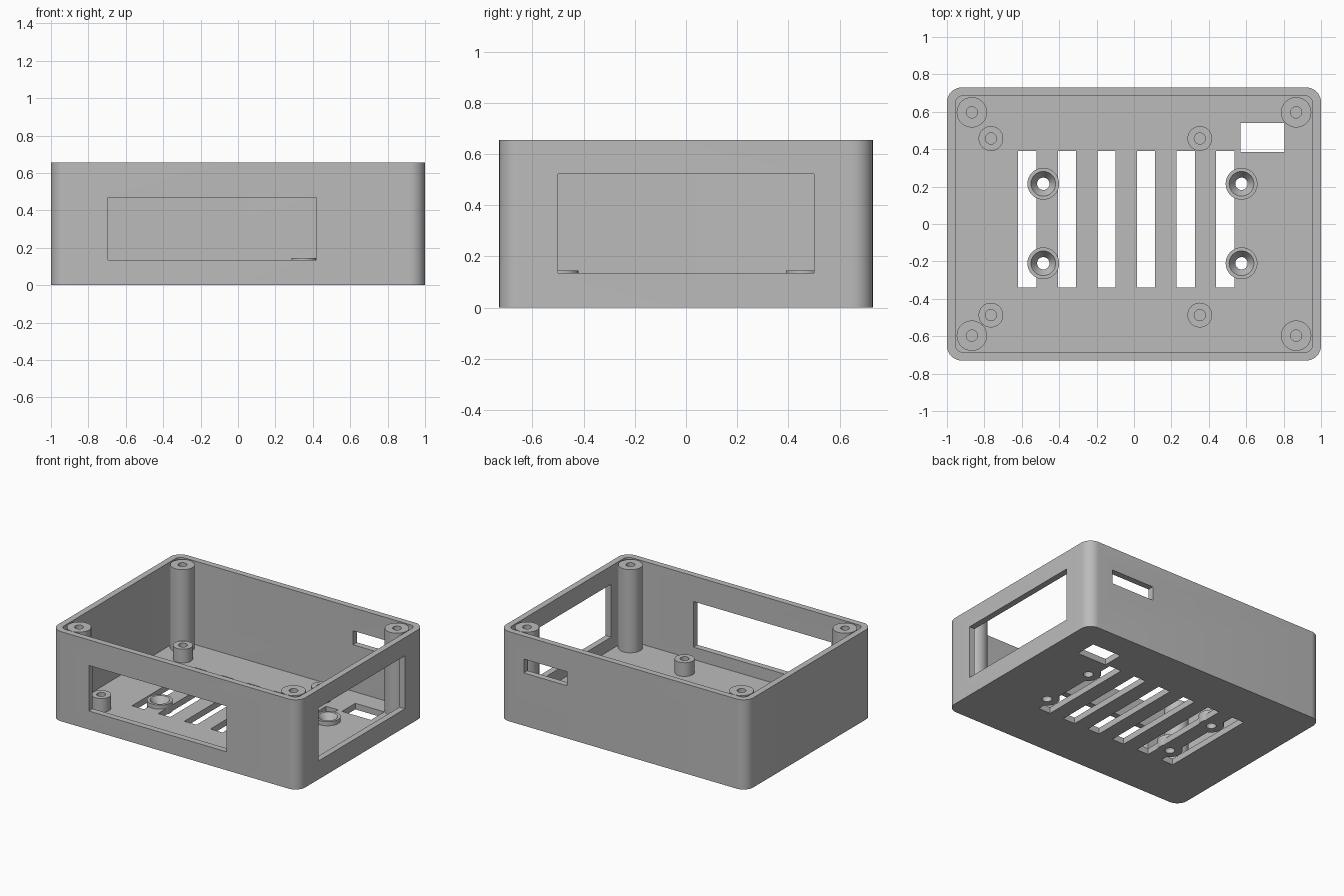
import bpy, bmesh, math

cube = bpy.data.objects.get("Cube")
if cube:
    bpy.data.objects.remove(cube, do_unlink=True)

W, D, H = 2.0, 1.46, 0.655      # outer size
WALL, FLOOR = 0.045, 0.045
SEG = 40

grey = bpy.data.materials.new("plain grey")
grey.use_nodes = True
grey.diffuse_color = (0.5, 0.5, 0.5, 1)
grey.node_tree.nodes["Principled BSDF"].inputs["Base Color"].default_value = (0.5, 0.5, 0.5, 1)


def to_object(name, bm):
    bmesh.ops.recalc_face_normals(bm, faces=bm.faces[:])
    mesh = bpy.data.meshes.new(name)
    bm.to_mesh(mesh)
    bm.free()
    mesh.materials.append(grey)
    ob = bpy.data.objects.new(name, mesh)
    bpy.context.collection.objects.link(ob)
    return ob


def select_only(ob):
    bpy.ops.object.select_all(action='DESELECT')
    ob.select_set(True)
    bpy.context.view_layer.objects.active = ob


def smooth(ob):
    select_only(ob)
    bpy.ops.object.shade_smooth_by_angle(angle=math.radians(30))


def rounded_block(name, w, d, r, z0, z1):
    """Upright block with rounded vertical corners."""
    bm = bmesh.new()
    ring = []
    steps = 10
    for q, (sx, sy) in enumerate([(1, 1), (-1, 1), (-1, -1), (1, -1)]):
        for i in range(steps + 1):
            a = math.pi / 2 * (q + i / steps)
            ring.append(bm.verts.new((sx * (w / 2 - r) + r * math.cos(a),
                                      sy * (d / 2 - r) + r * math.sin(a), z0)))
    face = bm.faces.new(ring)
    top = bmesh.ops.extrude_face_region(bm, geom=[face])["geom"]
    bmesh.ops.translate(bm, vec=(0, 0, z1 - z0),
                        verts=[v for v in top if isinstance(v, bmesh.types.BMVert)])
    return to_object(name, bm)


def add_box(bm, x0, x1, y0, y1, z0, z1):
    verts = bmesh.ops.create_cube(bm, size=1)["verts"]
    bmesh.ops.scale(bm, vec=(x1 - x0, y1 - y0, z1 - z0), verts=verts)
    bmesh.ops.translate(bm, vec=((x0 + x1) / 2, (y0 + y1) / 2, (z0 + z1) / 2), verts=verts)


def lathe(bm, profile, x, y, closed=False):
    """Spin (radius, z) points around a vertical axis at x, y."""
    rings = []
    for r, z in profile:
        if r == 0:
            rings.append([bm.verts.new((x, y, z))] * SEG)
        else:
            rings.append([bm.verts.new((x + r * math.cos(2 * math.pi * i / SEG),
                                        y + r * math.sin(2 * math.pi * i / SEG), z))
                          for i in range(SEG)])
    pairs = list(zip(rings, rings[1:]))
    if closed:
        pairs.append((rings[-1], rings[0]))
    for a, b in pairs:
        for i in range(SEG):
            j = (i + 1) % SEG
            bm.faces.new(list(dict.fromkeys((a[i], a[j], b[j], b[i]))))


def cut(ob, cutter):
    mod = ob.modifiers.new("cut", 'BOOLEAN')
    mod.operation = 'DIFFERENCE'
    mod.solver = 'EXACT'
    mod.object = cutter
    select_only(ob)
    bpy.ops.object.modifier_apply(modifier=mod.name)
    bpy.data.objects.remove(cutter, do_unlink=True)


# Open tray with rounded corners
shell = rounded_block("enclosure_shell", W, D, 0.08, 0, H)
cut(shell, rounded_block("cavity_cutter", W - 2 * WALL, D - 2 * WALL, 0.04, FLOOR, H + 0.2))

# Wall windows, floor vents and floor port
bm = bmesh.new()
add_box(bm, -0.695, 0.42, -0.8, -0.6, 0.135, 0.468)     # front window
add_box(bm, 0.92, 1.1, -0.5, 0.5, 0.135, 0.522)         # left side window
add_box(bm, 0.45, 0.80, 0.66, 0.8, 0.385, 0.487)        # back slot
add_box(bm, 0.57, 0.805, 0.385, 0.54, -0.1, 0.1)        # floor port
for i in range(6):
    x = -0.57 + i * 0.2115
    add_box(bm, x - 0.049, x + 0.049, -0.34, 0.39, -0.1, 0.1)
cut(shell, to_object("opening_cutter", bm))

# Seats for the countersunk bosses
boss_spots = [(x, y) for x in (-0.485, 0.575) for y in (-0.21, 0.215)]
bm = bmesh.new()
for x, y in boss_spots:
    lathe(bm, [(0, -0.1), (0.084, -0.1), (0.084, 0.1), (0, 0.1)], x, y)
cut(shell, to_object("boss_cutter", bm))
smooth(shell)

# Countersunk through-hole bosses
bm = bmesh.new()
for x, y in boss_spots:
    lathe(bm, [(0.085, 0), (0.085, 0.075), (0.066, 0.075), (0.033, 0.025), (0.033, 0)],
          x, y, closed=True)
smooth(to_object("countersunk_bosses", bm))


# Posts with blind screw holes
def posts(name, spots, radius, top, depth):
    bm = bmesh.new()
    for x, y in spots:
        lathe(bm, [(0, FLOOR - 0.01), (radius, FLOOR - 0.01), (radius, top),
                   (0.03, top), (0.03, top - depth), (0, top - depth)], x, y)
    smooth(to_object(name, bm))


posts("corner_posts", [(x, y) for x in (-0.867, 0.867) for y in (-0.597, 0.597)],
      0.081, H - 0.003, 0.3)
posts("board_standoffs", [(x, y) for x in (-0.765, 0.352) for y in (-0.487, 0.457)],
      0.066, 0.145, 0.09)
